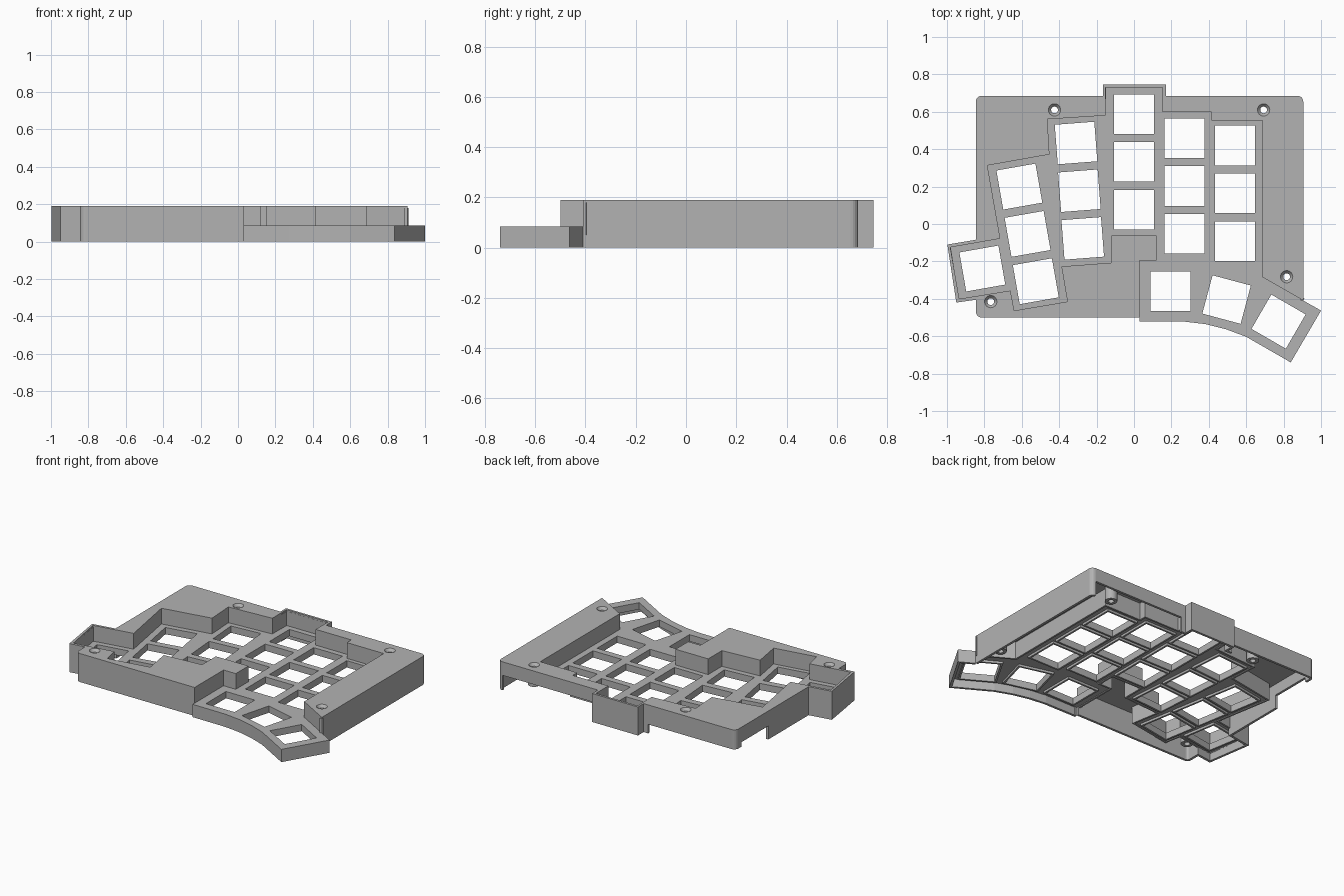
import bpy, bmesh, math
from mathutils import Vector, Matrix

cube = bpy.data.objects.get("Cube")
if cube:
    bpy.data.objects.remove(cube, do_unlink=True)

grey = bpy.data.materials.new("plain_grey")
grey.use_nodes = True
colour = (0.45, 0.45, 0.45, 1)
grey.diffuse_color = colour
grey.node_tree.nodes["Principled BSDF"].inputs["Base Color"].default_value = colour

TOP, DECK, PLATE, PLATE_LOW = 0.19, 0.165, 0.085, 0.055
KEY = 0.212


def finish(name, bm):
    bmesh.ops.recalc_face_normals(bm, faces=bm.faces[:])
    mesh = bpy.data.meshes.new(name)
    bm.to_mesh(mesh)
    bm.free()
    ob = bpy.data.objects.new(name, mesh)
    mesh.materials.append(grey)
    bpy.context.collection.objects.link(ob)
    return ob


def slab(name, loops, z0, z1):
    """Flat outline with holes, extruded from z0 to z1."""
    bm = bmesh.new()
    edges = []
    for loop in loops:
        vs = [bm.verts.new((x, y, z0)) for x, y in loop]
        edges += [bm.edges.new((vs[i - 1], vs[i])) for i in range(len(vs))]
    bmesh.ops.triangle_fill(bm, edges=edges, use_beauty=True, use_dissolve=False)
    new = bmesh.ops.extrude_face_region(bm, geom=bm.faces[:], use_keep_orig=True)
    moved = [g for g in new["geom"] if isinstance(g, bmesh.types.BMVert)]
    bmesh.ops.translate(bm, verts=moved, vec=(0, 0, z1 - z0))
    return finish(name, bm)


def offset(path, d):
    """Shift an open path to its left by d with mitred corners."""
    pts = [Vector(p) for p in path]
    dirs = [(b - a).normalized() for a, b in zip(pts, pts[1:])]
    normals = [Vector((-v.y, v.x)) for v in dirs]
    out = []
    for i, p in enumerate(pts):
        a, b = normals[max(i - 1, 0)], normals[min(i, len(normals) - 1)]
        out.append(tuple(p + (a + b) * d / (1 + a.dot(b))))
    return out


def wall(name, path, z0, z1, thick):
    return slab(name, [list(path) + offset(path, thick)[::-1]], z0, z1)


def circle(c, r, n=24):
    return [(c[0] + r * math.cos(2 * math.pi * i / n),
             c[1] + r * math.sin(2 * math.pi * i / n)) for i in range(n)]


def square(key, size):
    x, y, deg = key
    rot = Matrix.Rotation(math.radians(deg), 2)
    h = size / 2
    return [tuple(Vector((x, y)) + rot @ Vector(c))
            for c in ((-h, -h), (h, -h), (h, h), (-h, h))]


def corner(cx, cy, start, r=0.03):
    return [(cx + r * math.cos(math.radians(start + a)),
             cy + r * math.sin(math.radians(start + a))) for a in range(0, 91, 18)]


# Outer wall sections, counter-clockwise, each with its lower edge height
R, L, B, F = 0.905, -0.845, 0.685, -0.5
sections = [
    ("right_wall", 0, [(R, -0.409)] + corner(R - 0.03, B - 0.03, 0)),
    ("back_wall_right", 0.1, [(R - 0.03, B), (0.2, B)]),
    ("back_bump_wall", 0, [(0.2, B), (0.17, B), (0.17, 0.745), (-0.167, 0.745),
                           (-0.167, B), (-0.2, B)]),
    ("back_wall_left", 0.06, [(-0.2, B)] + corner(L + 0.03, B - 0.03, 90) + [(L, 0.62)]),
    ("left_wall_raised", 0.09, [(L, 0.62), (L, 0.34)]),
    ("left_and_front_wall", 0, [(L, 0.34), (L, -0.084), (-0.998, -0.11), (-0.95, -0.42),
                                (L, -0.405)] + corner(L + 0.03, F + 0.03, 180) + [(0.03, F)]),
]
outer = []
for name, low, path in sections:
    wall(name, path, low, 0.18, 0.016)
    outer += [p for p in path if not outer or (Vector(p) - Vector(outer[-1])).length > 1e-4]

# Stepped edge of the key well
well = [
    (R, -0.409), (0.688, -0.285), (0.688, 0.553), (0.415, 0.553), (0.415, 0.6),
    (0.153, 0.6), (0.153, 0.73), (-0.153, 0.73), (-0.153, 0.58), (-0.463, 0.56),
    (-0.452, 0.372), (-0.784, 0.313), (-0.715, -0.078), (-0.982, -0.125),
    (-0.934, -0.4), (-0.661, -0.356), (-0.64, -0.463), (-0.356, -0.415),
    (-0.388, -0.227), (-0.12, -0.207), (-0.12, -0.062), (0.12, -0.062),
    (0.12, -0.195), (0.03, -0.195)]
wall("key_well_wall", well + [(0.03, F)], 0.05, 0.18, -0.012)

# Curved thumb area edge
thumb = [(0.03, F), (0.03, -0.52), (0.27, -0.522), (0.38, -0.535), (0.49, -0.562),
         (0.6, -0.603), (0.838, -0.74), (1.0, -0.463), (R, -0.409)]
wall("thumb_wall", thumb, 0, 0.07, 0.016)

# Raised deck with screw holes
screws = [(-0.425, 0.61), (0.693, 0.61), (0.816, -0.282), (-0.766, -0.415)]
slab("top_deck", [outer + well[:0:-1]] + [circle(s, 0.033) for s in screws], DECK, TOP)

# Screw posts with countersunk mouths
for i, (x, y) in enumerate(screws):
    bm = bmesh.new()
    profile = [(0.033, TOP), (0.018, 0.172), (0.018, 0.06), (0.038, 0.06), (0.038, 0.17)]
    vs = [bm.verts.new((r, 0, z)) for r, z in profile]
    es = [bm.edges.new(pair) for pair in zip(vs, vs[1:])]
    bmesh.ops.spin(bm, geom=vs + es, cent=(0, 0, 0), axis=(0, 0, 1),
                   angle=2 * math.pi, steps=24, use_merge=True)
    bmesh.ops.remove_doubles(bm, verts=bm.verts[:], dist=1e-4)
    post = finish(f"screw_post_{i + 1}", bm)
    post.location = (x, y, 0)
    for p in post.data.polygons:
        p.use_smooth = abs(p.normal.z) < 0.3
    post.data.set_sharp_from_angle(angle=math.radians(30))

# Key openings: column top (x, y), step to the next row, tilt, row count
columns = [
    (0, 0.587, 0, -0.255, 0, 3), (0.27, 0.458, 0, -0.255, 0, 3),
    (0.54, 0.42, 0, -0.256, 0, 3), (-0.31, 0.433, 0.018, -0.255, 4.4, 3),
    (-0.613, 0.2, 0.044, -0.253, 10, 3), (-0.811, -0.238, 0, 0, 10, 1),
    (0.195, -0.36, 0, 0, 0, 1), (0.495, -0.404, 0, 0, -15, 1),
    (0.773, -0.522, 0, 0, -30, 1)]
keys = [(x + dx * i, y + dy * i, tilt)
        for x, y, dx, dy, tilt, n in columns for i in range(n)]

# Switch plate and the rims under its openings
slab("switch_plate", [well + thumb[:-1]] + [square(k, KEY) for k in keys], PLATE_LOW, PLATE)
for i, k in enumerate(keys):
    slab(f"key_rim_{i + 1}", [square(k, KEY + 0.024), square(k, KEY)], 0.04, PLATE_LOW)
